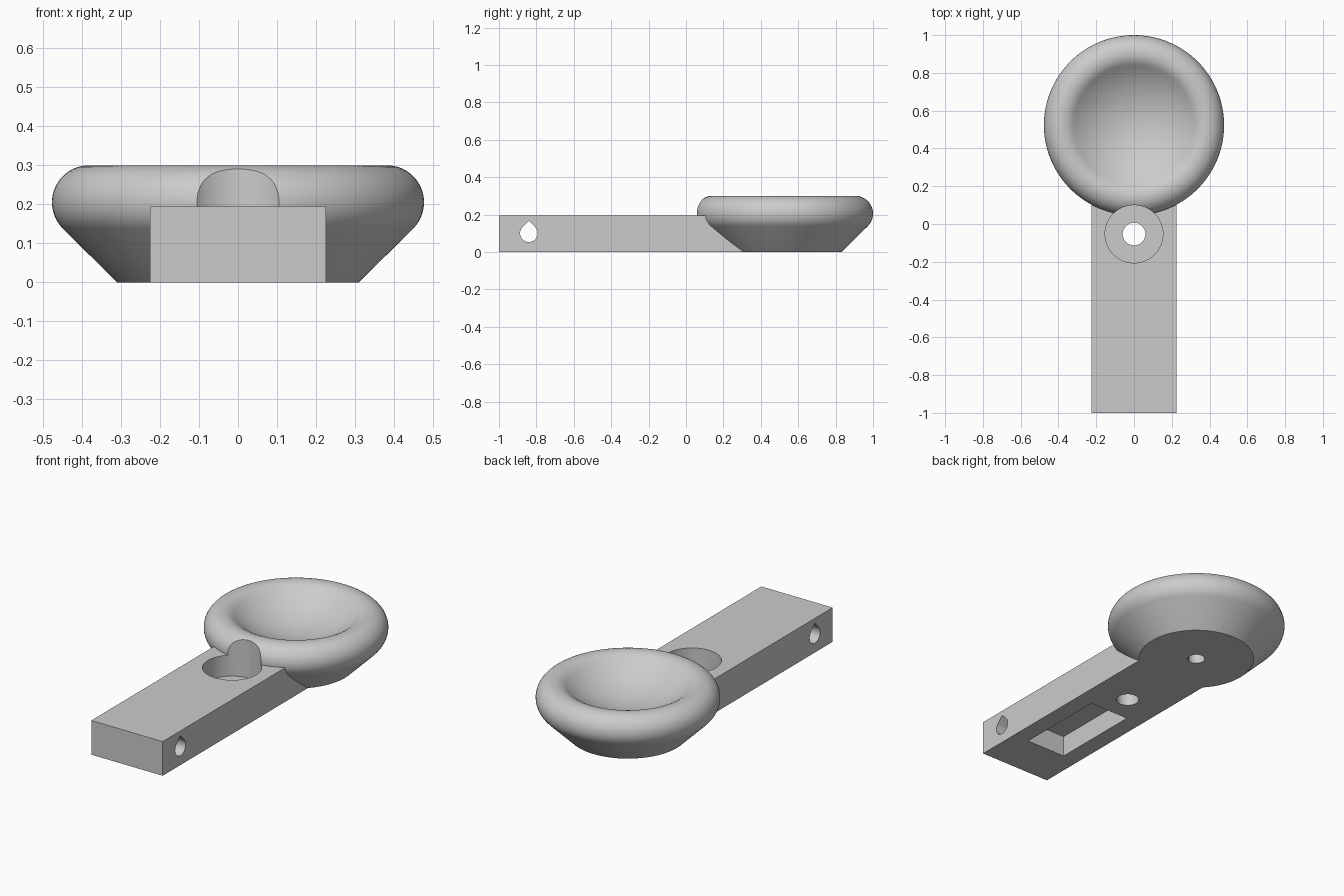
import bpy, bmesh
from math import sin, cos, pi, radians

old = bpy.data.objects.get("Cube")
if old:
    bpy.data.objects.remove(old)

GREY = (0.6, 0.6, 0.6, 1)
mat = bpy.data.materials.new("plain grey")
mat.use_nodes = True
mat.diffuse_color = GREY
mat.node_tree.nodes["Principled BSDF"].inputs["Base Color"].default_value = GREY


def finish(name, bm):
    bmesh.ops.recalc_face_normals(bm, faces=bm.faces)
    mesh = bpy.data.meshes.new(name)
    bm.to_mesh(mesh)
    bm.free()
    mesh.materials.append(mat)
    ob = bpy.data.objects.new(name, mesh)
    bpy.context.collection.objects.link(ob)
    return ob


def prism(name, outline, direction):
    """Extrude a closed outline of 3D points along a direction."""
    bm = bmesh.new()
    face = bm.faces.new([bm.verts.new(p) for p in outline])
    ext = bmesh.ops.extrude_face_region(bm, geom=[face])
    verts = [g for g in ext["geom"] if isinstance(g, bmesh.types.BMVert)]
    bmesh.ops.translate(bm, verts=verts, vec=direction)
    return finish(name, bm)


def box(name, x, y0, y1, z0, z1):
    return prism(name, [(-x, y0, z0), (x, y0, z0), (x, y1, z0), (-x, y1, z0)], (0, 0, z1 - z0))


def cylinder(name, r, y, z0, z1, n=64):
    ring = [(r * cos(2 * pi * i / n), y + r * sin(2 * pi * i / n), z0) for i in range(n)]
    return prism(name, ring, (0, 0, z1 - z0))


def lathe(name, profile, y, n=128):
    """Spin an (r, z) profile that starts and ends on the axis."""
    bm = bmesh.new()
    verts = [bm.verts.new((r, y, z)) for r, z in profile]
    edges = [bm.edges.new(pair) for pair in zip(verts, verts[1:])]
    bmesh.ops.spin(bm, geom=verts + edges, cent=(0, y, 0), axis=(0, 0, 1),
                   angle=2 * pi, steps=n, use_merge=True)
    bmesh.ops.remove_doubles(bm, verts=bm.verts, dist=1e-5)
    return finish(name, bm)


def combine(target, other, operation):
    mod = target.modifiers.new(operation, 'BOOLEAN')
    mod.operation, mod.object, mod.solver = operation, other, 'EXACT'
    bpy.context.view_layer.objects.active = target
    bpy.ops.object.modifier_apply(modifier=mod.name)
    bpy.data.objects.remove(other)


# Round cup: sloping base, rounded rim, shallow spherical dish
CUP_Y, RIM_R, RIM_Z, TUBE = 0.523, 0.382, 0.205, 0.095
DISH = radians(40)
profile = [(0, 0), (0.31, 0)]
for i in range(25):
    a = radians(-45) + i / 24 * (pi * 0.75 + DISH)
    profile.append((RIM_R + TUBE * cos(a), RIM_Z + TUBE * sin(a)))
edge_r, edge_z = profile[-1]
ball = edge_r / sin(DISH)
for i in range(1, 17):
    a = DISH * (1 - i / 16)
    profile.append((ball * sin(a), edge_z + ball * (cos(DISH) - cos(a))))
cup = lathe("cup_with_arm", profile, CUP_Y)

# Flat arm joined to the cup
combine(cup, box("arm", 0.225, -1, 0.31, 0, 0.195), 'UNION')

# Counterbored screw hole, blind hole and underside pocket
BORE_Y = -0.053
cutters = [
    cylinder("counterbore", 0.153, BORE_Y, 0.075, 0.5, 96),
    cylinder("screw_hole", 0.06, BORE_Y, -0.1, 0.2),
    cylinder("blind_hole", 0.046, CUP_Y, -0.1, 0.1),
    box("pocket", 0.125, -0.74, -0.21, -0.1, 0.12),
]

# Teardrop cross hole with its point upward
HOLE_R = 0.047
drop = [(-0.5, -0.84, 0.1 + HOLE_R * 2 ** 0.5)]
for i in range(37):
    a = radians(135 + 270 * i / 36)
    drop.append((-0.5, -0.84 + HOLE_R * cos(a), 0.1 + HOLE_R * sin(a)))
cutters.append(prism("cross_hole", drop, (1, 0, 0)))

for cutter in cutters:
    combine(cup, cutter, 'DIFFERENCE')

# Smooth curved surfaces, sharp edges kept
bpy.ops.object.select_all(action='DESELECT')
cup.select_set(True)
bpy.context.view_layer.objects.active = cup
bpy.ops.object.shade_smooth_by_angle(angle=radians(30))
